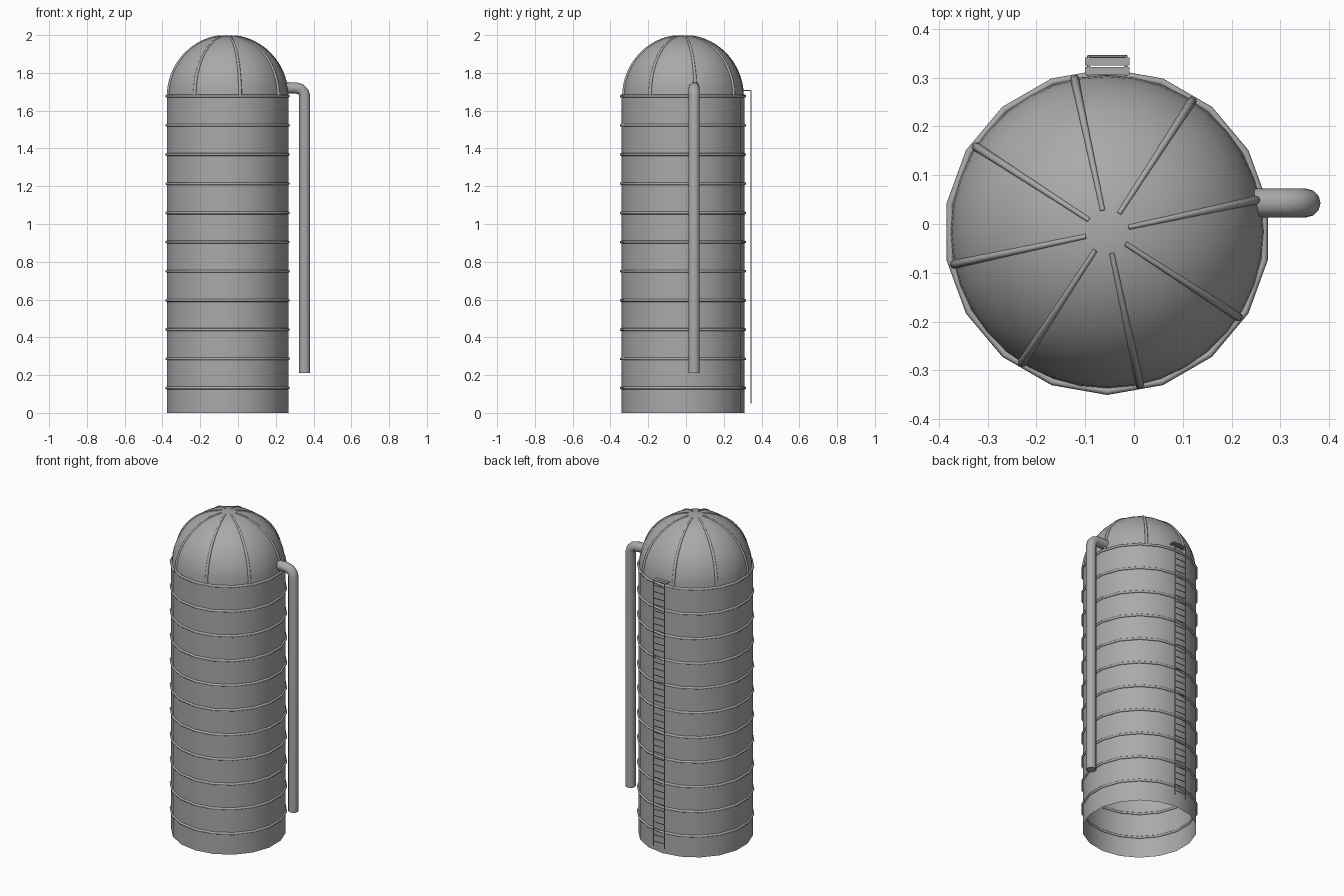
import bpy, bmesh
from math import sin, cos, radians

if "Cube" in bpy.data.objects:
    bpy.data.objects.remove(bpy.data.objects["Cube"])

CX, CY = -0.055, -0.016      # silo axis
WALL_TOP = 1.677

grey = bpy.data.materials.new("dark_grey")
grey.diffuse_color = (0.4, 0.4, 0.4, 1)
grey.use_nodes = True
grey.node_tree.nodes["Principled BSDF"].inputs["Base Color"].default_value = grey.diffuse_color


def finish(ob, name, angle=40):
    """Name the part, give it the grey and smooth its soft edges."""
    ob.name = name
    ob.data.materials.clear()
    ob.data.materials.append(grey)
    bpy.ops.object.select_all(action='DESELECT')
    ob.select_set(True)
    bpy.context.view_layer.objects.active = ob
    bpy.ops.object.shade_smooth_by_angle(angle=radians(angle))
    return ob


def tube(name, pts, radius, res=4, taper=1):
    """Round tube along a list of points, converted to a mesh."""
    cu = bpy.data.curves.new(name, 'CURVE')
    cu.dimensions = '3D'
    cu.bevel_depth = radius
    cu.bevel_resolution = res
    cu.use_fill_caps = True
    sp = cu.splines.new('POLY')
    sp.points.add(len(pts) - 1)
    for i, (point, p) in enumerate(zip(sp.points, pts)):
        point.co = (*p, 1)
        point.radius = 1 + (taper - 1) * i / (len(pts) - 1)
    ob = bpy.data.objects.new(name, cu)
    bpy.context.collection.objects.link(ob)
    bpy.ops.object.select_all(action='DESELECT')
    ob.select_set(True)
    bpy.context.view_layer.objects.active = ob
    bpy.ops.object.convert(target='MESH')
    return finish(bpy.context.view_layer.objects.active, name, 50)


def box(name, lo, hi):
    mid = [(a + b) / 2 for a, b in zip(lo, hi)]
    bpy.ops.mesh.primitive_cube_add(size=1, location=mid)
    ob = bpy.context.object
    ob.scale = [b - a for a, b in zip(lo, hi)]
    return finish(ob, name)


# Open cylindrical wall
bpy.ops.mesh.primitive_cylinder_add(vertices=18, radius=0.326, depth=WALL_TOP,
                                    end_fill_type='NOTHING',
                                    location=(CX, CY, WALL_TOP / 2))
finish(bpy.context.object, "silo_wall")

# Steel bands around the wall
for k in range(11):
    bpy.ops.mesh.primitive_torus_add(major_segments=18, minor_segments=8,
                                     major_radius=0.327, minor_radius=0.0075,
                                     location=(CX, CY, 0.132 + 0.1545 * k),
                                     rotation=(0, 0, radians(10)))
    finish(bpy.context.object, f"band_{k + 1}", 50)

# Hemispherical dome
bm = bmesh.new()
bmesh.ops.create_uvsphere(bm, u_segments=36, v_segments=24, radius=0.321)
bmesh.ops.delete(bm, geom=[v for v in bm.verts if v.co.z < -0.001], context='VERTS')
me = bpy.data.meshes.new("dome")
bm.to_mesh(me)
bm.free()
dome = bpy.data.objects.new("dome", me)
dome.location = (CX, CY, WALL_TOP)
bpy.context.collection.objects.link(dome)
finish(dome, "dome")

# Tapering ribs over the dome
for k in range(8):
    a = radians(12 + 45 * k)
    pts = []
    for i in range(19):
        e = radians(82 * i / 18)
        r = 0.320 * cos(e)
        pts.append((CX + r * cos(a), CY + r * sin(a), WALL_TOP + 0.320 * sin(e)))
    tube(f"dome_rib_{k + 1}", pts, 0.0095, 2, 0.55)

# Filling pipe with its bend
PX, PY, BEND = 0.353, 0.043, 0.045
pipe = [(0.235, PY, 1.722), (PX - BEND, PY, 1.720)]
for i in range(1, 4):
    t = radians(90 - 30 * i)
    pipe.append((PX - BEND + BEND * cos(t), PY, 1.675 + BEND * sin(t)))
pipe.append((PX, PY, 0.21))
tube("fill_pipe", pipe, 0.0295, 4)

# Ladder rails, bent back to the wall at the top
LX0, LX1, LY, TOP = -0.093, -0.016, 0.344, 1.706
for side, x in (("left", LX0), ("right", LX1)):
    tube(f"ladder_rail_{side}",
         [(x, LY, 0.05), (x, LY, TOP), (x, 0.303, TOP)], 0.003, 1)

# Ladder rungs
for k in range(41):
    z = 0.08 + 0.04 * k
    tube(f"ladder_rung_{k + 1}", [(LX0, LY, z), (LX1, LY, z)], 0.0025, 1)

# Landing slats at the ladder top
for k, y in enumerate((0.306, 0.325)):
    box(f"landing_slat_{k + 1}", (-0.1, y, TOP - 0.002), (-0.009, y + 0.016, TOP + 0.003))
